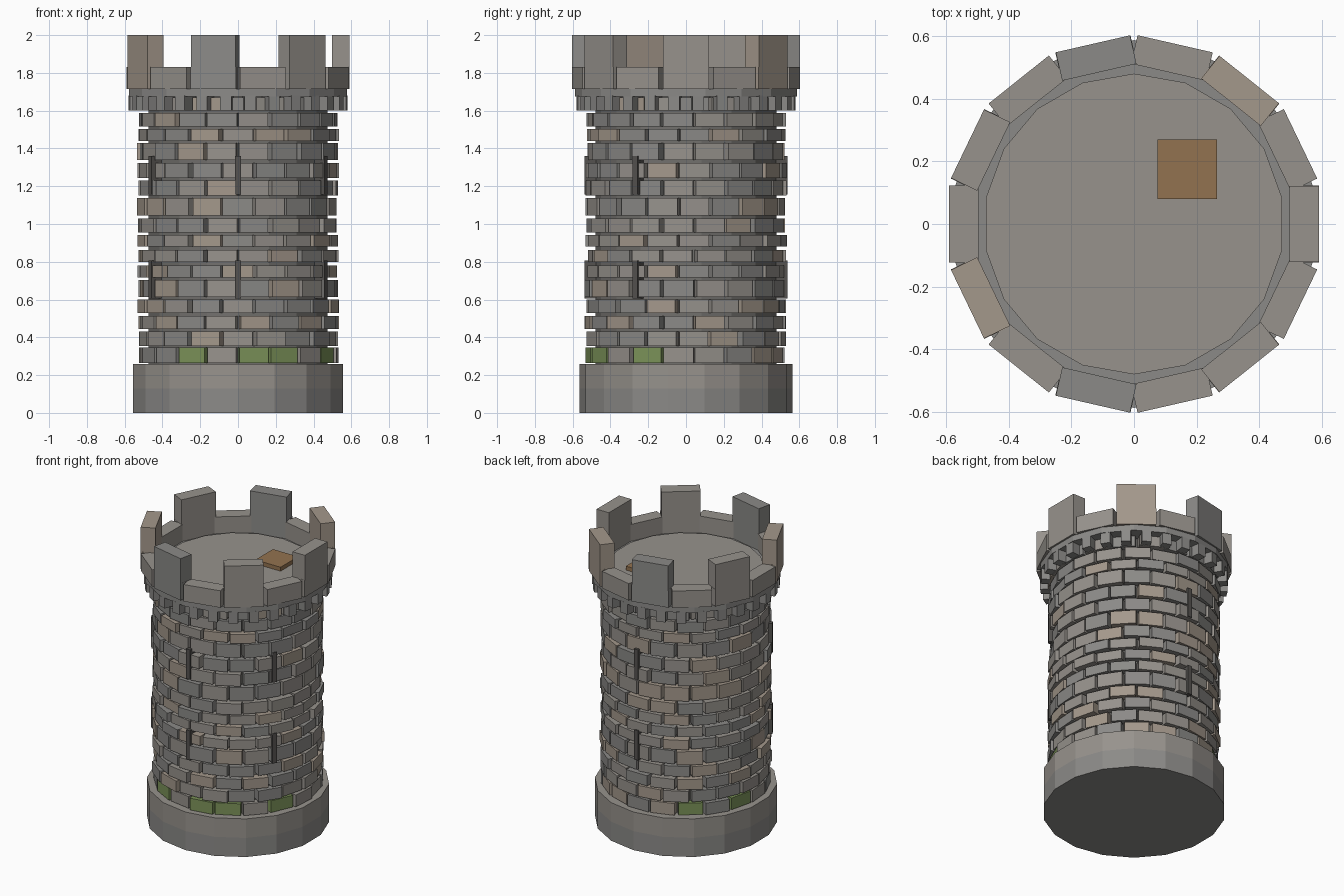
import bpy, bmesh, math, random
from mathutils import Matrix, Vector

if "Cube" in bpy.data.objects:
    bpy.data.objects.remove(bpy.data.objects["Cube"])

random.seed(4)
TAU = 2 * math.pi


def material(name, r, g, b):
    m = bpy.data.materials.new(name)
    m.diffuse_color = (r, g, b, 1)
    m.use_nodes = True
    m.node_tree.nodes["Principled BSDF"].inputs["Base Color"].default_value = m.diffuse_color
    return m


STONE = material("stone", 0.31, 0.29, 0.265)
GREY = material("grey_stone", 0.26, 0.255, 0.245)
WARM = material("warm_stone", 0.37, 0.315, 0.26)
DARK = material("dark_stone", 0.17, 0.165, 0.155)
SLIT = material("slit_shadow", 0.09, 0.085, 0.08)
MOSS = material("moss", 0.20, 0.29, 0.10)
WOOD = material("wood", 0.29, 0.17, 0.08)
MATS = [STONE, GREY, WARM, DARK, SLIT, MOSS, WOOD]


def finish(name, bm):
    mesh = bpy.data.meshes.new(name)
    bm.to_mesh(mesh)
    bm.free()
    for m in MATS:
        mesh.materials.append(m)
    obj = bpy.data.objects.new(name, mesh)
    bpy.context.collection.objects.link(obj)
    return obj


def add_box(bm, angle, r0, r1, width, z0, z1, mat):
    """Box whose outer face is tangent to the tower at the given angle."""
    mtx = (Matrix.Rotation(angle, 4, 'Z')
           @ Matrix.Translation(((r0 + r1) / 2, 0, (z0 + z1) / 2))
           @ Matrix.Diagonal((r1 - r0, width, z1 - z0, 1)))
    verts = bmesh.ops.create_cube(bm, size=1, matrix=mtx)["verts"]
    for f in {f for v in verts for f in v.link_faces}:
        f.material_index = MATS.index(mat)


def drum(name, radius, z0, z1, mat, sides=18):
    """Flat-sided cylinder with a corner on the y axis."""
    bm = bmesh.new()
    mtx = (Matrix.Translation((0, 0, (z0 + z1) / 2))
           @ Matrix.Rotation(math.pi / 2, 4, 'Z'))
    # create_cone starts its first corner on an axis; force it on to y
    ret = bmesh.ops.create_cone(bm, cap_ends=True, segments=sides, radius1=radius,
                                radius2=radius, depth=z1 - z0)
    v = ret["verts"][0].co
    turn = math.pi / 2 - math.atan2(v.y, v.x)
    mtx = Matrix.Translation((0, 0, (z0 + z1) / 2)) @ Matrix.Rotation(turn, 4, 'Z')
    bm.transform(mtx)
    for f in bm.faces:
        f.material_index = MATS.index(mat)
    return finish(name, bm)


# Foundation, inner wall, ledge and roof floor
drum("foundation_lower", 0.565, 0.0, 0.13, GREY)
drum("foundation_upper", 0.565, 0.13, 0.26, STONE)
drum("wall_core", 0.48, 0.26, 1.68, DARK)
drum("parapet_ledge", 0.587, 1.675, 1.715, GREY)
drum("roof_floor", 0.48, 1.70, 1.728, STONE)

# Brick courses: (bottom, top) of each row
ROWS = [(.265, .345), (.355, .43), (.444, .514), (.53, .60), (.614, .704), (.716, .78),
        (.80, .863), (.88, .943), (.955, 1.03), (1.045, 1.137), (1.15, 1.23),
        (1.243, 1.323), (1.34, 1.43), (1.44, 1.502), (1.515, 1.587), (1.60, 1.67)]
COUNT = 19
MOSSY = {0, 1, 3, 17, 11, 13}
bm = bmesh.new()
for row, (z0, z1) in enumerate(ROWS):
    for k in range(COUNT):
        a = math.radians(-80.5) + TAU * (k + 0.5 * (row % 2)) / COUNT
        mat = random.choice([STONE, STONE, GREY, GREY, WARM])
        if row == 0 and k in MOSSY:
            mat = MOSS
        add_box(bm, a + random.uniform(-.008, .008), 0.455,
                0.522 + random.uniform(-.01, .01), 0.157 + random.uniform(-.006, .004),
                z0, z1, mat)
finish("wall_bricks", bm)

# Arrow slits, two levels
bm = bmesh.new()
for deg in (-150, -90, -30, 90):
    for z in (0.605, 1.157):
        add_box(bm, math.radians(deg), 0.46, 0.538, 0.03, z, z + 0.203, SLIT)
finish("arrow_slits", bm)

# Corbels under the ledge
bm = bmesh.new()
for k in range(28):
    add_box(bm, TAU * (k + 0.5) / 28, 0.46, 0.58, 0.06, 1.602, 1.68, GREY)
finish("corbels", bm)

# Parapet ring of 14 blocks, with a merlon on every other block
wall, merlons = bmesh.new(), bmesh.new()
for k in range(14):
    a = TAU * k / 14
    mat = WARM if k in (2, 8) else GREY if k in (4, 10) else STONE
    add_box(wall, a, 0.497, 0.59, 0.246, 1.715, 1.83, mat)
    if k % 2 == 0:
        add_box(merlons, a, 0.497, 0.59, 0.243, 1.83, 2.0, mat)
finish("parapet", wall)
finish("merlons", merlons)

# Trapdoor on the roof
bm = bmesh.new()
bmesh.ops.create_cube(bm, size=1, matrix=Matrix.Translation((0.17, 0.175, 1.74))
                      @ Matrix.Diagonal((0.19, 0.19, 0.03, 1)))
for f in bm.faces:
    f.material_index = MATS.index(WOOD)
finish("trapdoor", bm)
